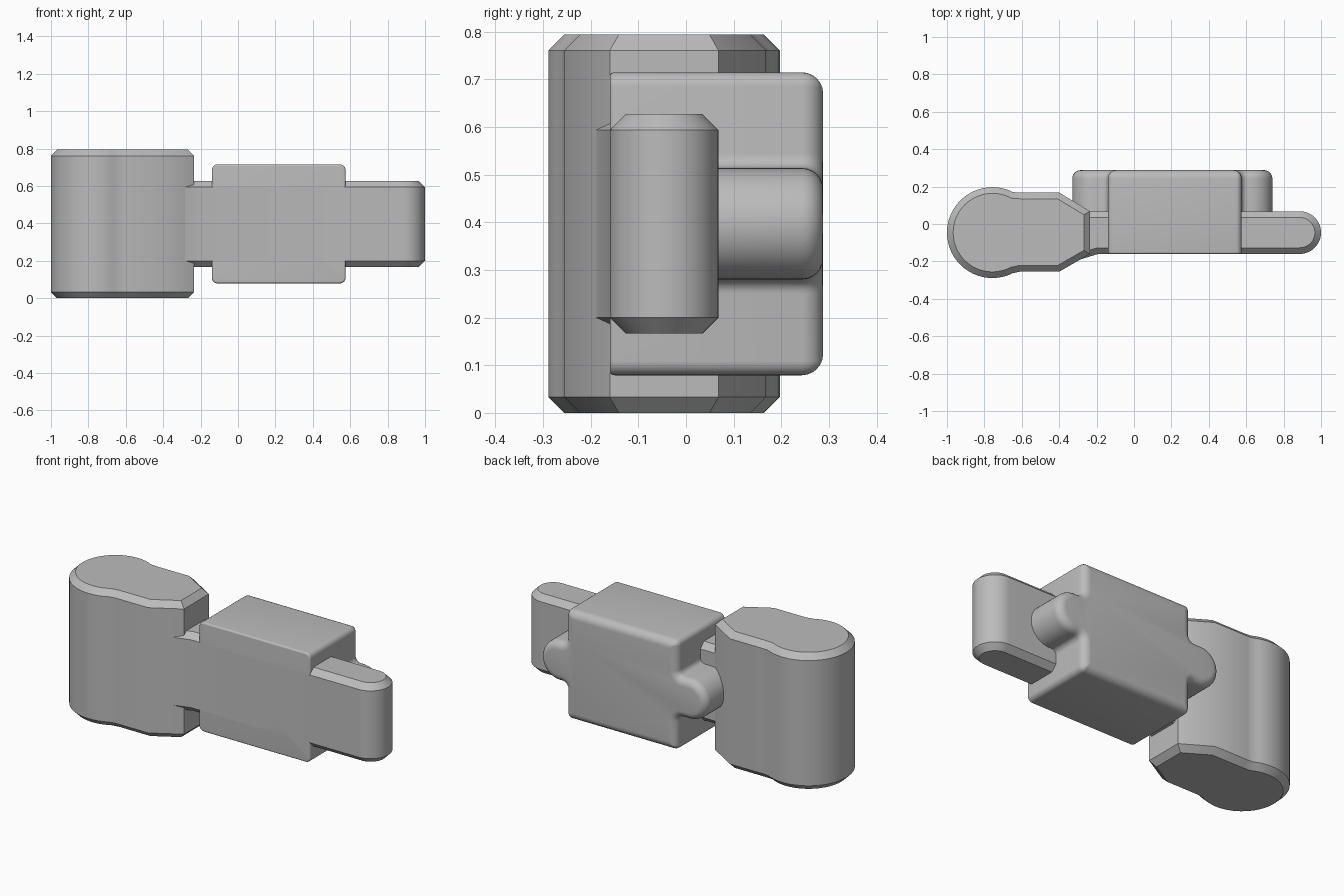
import bpy, bmesh
from math import sin, cos, pi, radians

cube = bpy.data.objects.get("Cube")
if cube:
    bpy.data.objects.remove(cube, do_unlink=True)

GREY = (0.5, 0.5, 0.5, 1)
steel = bpy.data.materials.new("plain grey")
steel.use_nodes = True
steel.diffuse_color = GREY
steel.node_tree.nodes["Principled BSDF"].inputs["Base Color"].default_value = GREY

MID_Z = 0.397      # height of the common centre line
AXIS_Y = -0.046    # depth of the link centre line


def arc(cx, cy, r, start, end, n=8):
    angles = [radians(start + (end - start) * i / n) for i in range(n + 1)]
    return [(cx + r * cos(a), cy + r * sin(a)) for a in angles]


def finish(name, bm):
    bmesh.ops.remove_doubles(bm, verts=bm.verts, dist=1e-5)
    bmesh.ops.recalc_face_normals(bm, faces=bm.faces)
    mesh = bpy.data.meshes.new(name)
    bm.to_mesh(mesh)
    bm.free()
    mesh.materials.append(steel)
    obj = bpy.data.objects.new(name, mesh)
    bpy.context.collection.objects.link(obj)
    bpy.ops.object.select_all(action='DESELECT')
    obj.select_set(True)
    bpy.context.view_layer.objects.active = obj
    bpy.ops.object.shade_smooth_by_angle(angle=radians(35))
    return obj


def loft(name, rings):
    """Skin matching closed rings and cap both ends."""
    bm = bmesh.new()
    loops = [[bm.verts.new(p) for p in ring] for ring in rings]
    for a, b in zip(loops, loops[1:]):
        for i in range(len(a)):
            j = (i + 1) % len(a)
            bm.faces.new((a[i], a[j], b[j], b[i]))
    bm.faces.new(loops[0])
    bm.faces.new(loops[-1])
    return finish(name, bm)


def chamfered_link(name, outline, half_height, chamfer=0.033):
    """Extrude a plan outline upward and chamfer its top and bottom rims."""
    bm = bmesh.new()
    low, high = MID_Z - half_height, MID_Z + half_height
    base = bm.faces.new([bm.verts.new((x, y, low)) for x, y in outline])
    grown = bmesh.ops.extrude_face_region(bm, geom=[base], use_keep_orig=True)
    top = [v for v in grown["geom"] if isinstance(v, bmesh.types.BMVert)]
    bmesh.ops.translate(bm, verts=top, vec=(0, 0, high - low))
    bmesh.ops.recalc_face_normals(bm, faces=bm.faces)
    rims = [e for e in bm.edges if abs(e.verts[0].co.z - e.verts[1].co.z) < 1e-4]
    bmesh.ops.bevel(bm, geom=rims, offset=chamfer, segments=1, affect='EDGES')
    return finish(name, bm)


# Outer link: round barrel running into a tapered neck
barrel = arc(-0.757, AXIS_Y, 0.243, 63, 297, 36)
neck = [(-0.61, -0.255), (-0.40, -0.255), (-0.235, -0.16),
        (-0.235, 0.068), (-0.40, 0.168), (-0.61, 0.168)]
chamfered_link("outer_link", barrel + neck, 0.397)

# Inner link: flat bar with a round free end and a slight flare at the neck
bar_end = arc(0.886, AXIS_Y, 0.114, -90, 90, 24)
chamfered_link("inner_link", bar_end + [(-0.29, 0.068), (-0.29, -0.19), (-0.19, -0.16)], 0.23)

# Block outline: rounded rectangle, optionally with a filleted round lug each side
CENTRE_X, HALF_W, HALF_H = 0.2175, 0.3575, 0.318
LUG_R, FILLET, CORNER = 0.117, 0.03, 0.03


def quarter(d, tip):
    r = max(CORNER - d, 0.001)
    pts = []
    if tip:
        pts += arc(tip - LUG_R, 0, LUG_R - d, 0, 90, 12)
        pts += arc(HALF_W + FILLET, LUG_R + FILLET, FILLET + d, 270, 180, 6)
    pts += arc(HALF_W - d - r, HALF_H - d - r, r, 0, 90, 6)
    return pts


def block_ring(y, d, lugs):
    right = quarter(d, 0.5225 if lugs else None)
    left = quarter(d, 0.5475 if lugs else None)
    pts = right + [(-x, z) for x, z in reversed(left)]
    pts += [(-x, -z) for x, z in left] + [(x, -z) for x, z in reversed(right)]
    return [(CENTRE_X + x, y, MID_Z + z) for x, z in pts]


def rounded_block(name, seam, face, radius, lugs):
    """Run from the seam to a face whose rim is rounded."""
    way = 1 if face > seam else -1
    rings = [block_ring(seam, 0, lugs)]
    for i in range(7):
        a = pi / 2 * i / 6
        rings.append(block_ring(face - way * radius * (1 - sin(a)), radius * (1 - cos(a)), lugs))
    loft(name, rings)


rounded_block("block_front", 0.03, -0.16, 0.01, False)
rounded_block("block_back_with_lugs", 0.03, 0.288, 0.045, True)
